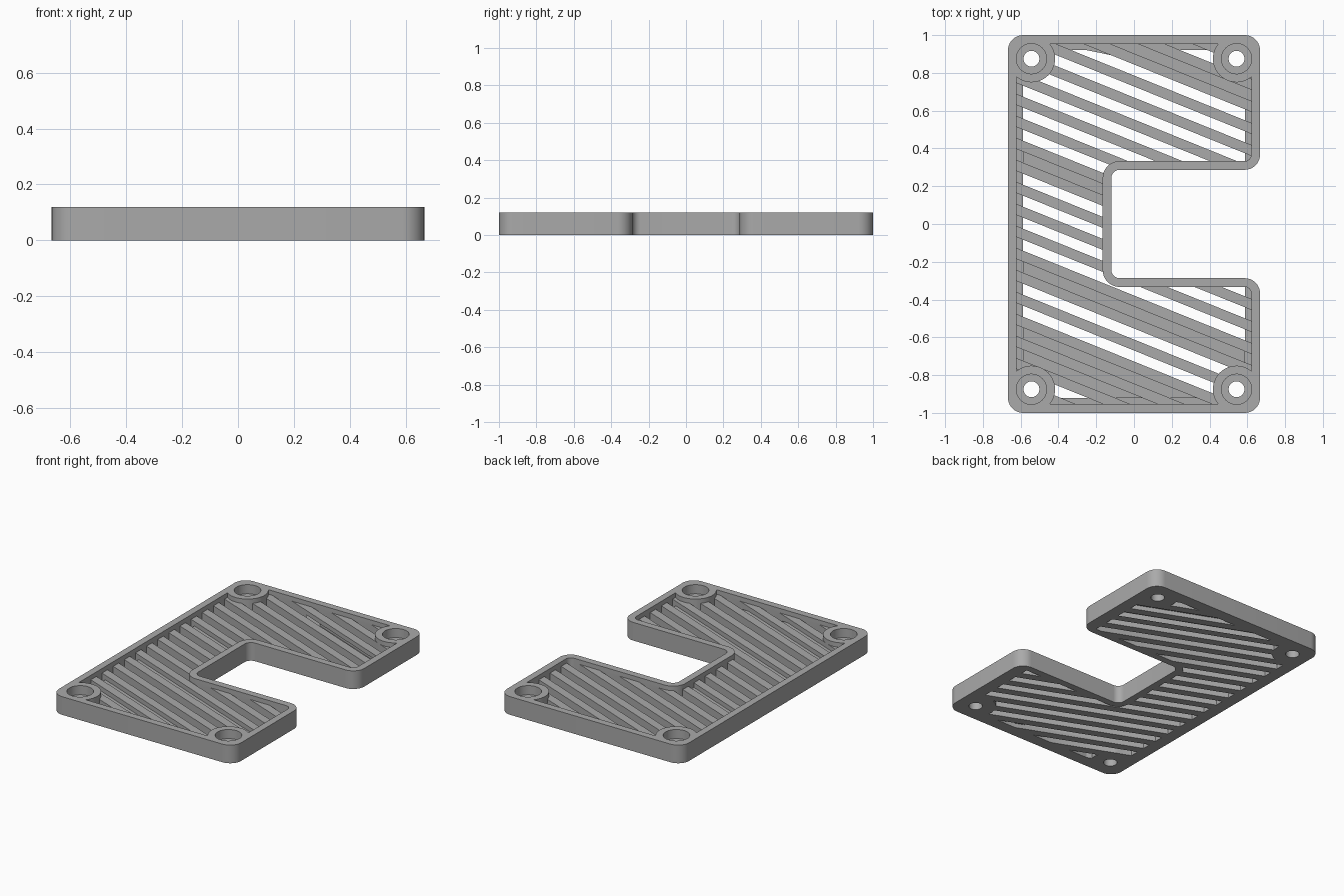
import bpy, bmesh
from math import sin, cos, pi, radians
from mathutils import Vector, Matrix

if "Cube" in bpy.data.objects:
    bpy.data.objects.remove(bpy.data.objects["Cube"])

HX, HY = 0.667, 1.0            # half size of the plate
NX, NY = -0.12, 0.287          # notch depth and half width
WALL, HEIGHT = 0.046, 0.12
FLOOR, SLAT_TOP = 0.03, 0.09
BOSSES = [(sx * 0.543, sy * 0.875) for sx in (-1, 1) for sy in (-1, 1)]
PITCH, SLOT_WIDTH, TILT, PHASE = 0.108, 0.054, radians(-22), 0.0

grey = bpy.data.materials.new("grey plastic")
grey.use_nodes = True
grey.diffuse_color = (0.4, 0.4, 0.4, 1)
grey.node_tree.nodes["Principled BSDF"].inputs["Base Color"].default_value = (0.4, 0.4, 0.4, 1)


def make_object(name, bm):
    bmesh.ops.recalc_face_normals(bm, faces=bm.faces)
    mesh = bpy.data.meshes.new(name)
    bm.to_mesh(mesh)
    bm.free()
    obj = bpy.data.objects.new(name, mesh)
    bpy.context.collection.objects.link(obj)
    mesh.materials.append(grey)
    return obj


def c_prism(name, margin, notch_margin, r_out, r_tip, r_in, z0, z1):
    """C-shaped block inset by a margin, with rounded right-angle corners."""
    x, y = HX - margin, HY - margin
    nx, ny = NX - notch_margin, NY + notch_margin
    half = [(nx, ny, r_in), (x, ny, r_tip), (x, y, r_out), (-x, y, r_out)]
    corners = half + [(a, -b, r) for a, b, r in reversed(half)]
    bm = bmesh.new()
    verts = []
    for i, (a, b, r) in enumerate(corners):
        p = Vector((a, b, z0))
        d1 = (Vector((*corners[i - 1][:2], z0)) - p).normalized()
        d2 = (Vector((*corners[(i + 1) % len(corners)][:2], z0)) - p).normalized()
        steps = 10 if r else 0
        for k in range(steps + 1):
            t = pi / 2 * k / max(steps, 1)
            verts.append(bm.verts.new(p + r * (d1 * (1 - sin(t)) + d2 * (1 - cos(t)))))
    face = bm.faces.new(verts)
    top = bmesh.ops.extrude_face_region(bm, geom=[face])["geom"]
    bmesh.ops.translate(bm, vec=(0, 0, z1 - z0),
                        verts=[g for g in top if isinstance(g, bmesh.types.BMVert)])
    return make_object(name, bm)


def cylinders(name, radius, z0, z1):
    bm = bmesh.new()
    for x, y in BOSSES:
        bmesh.ops.create_cone(bm, cap_ends=True, segments=48, radius1=radius, radius2=radius,
                              depth=z1 - z0, matrix=Matrix.Translation((x, y, (z0 + z1) / 2)))
    return make_object(name, bm)


def slot_bars(name, z0, z1):
    bm = bmesh.new()
    for i in range(-14, 15):
        m = (Matrix.Rotation(TILT, 4, "Z")
             @ Matrix.Translation((0, i * PITCH + PHASE, (z0 + z1) / 2))
             @ Matrix.Diagonal((4, SLOT_WIDTH, z1 - z0, 1)))
        bmesh.ops.create_cube(bm, size=1, matrix=m)
    return make_object(name, bm)


def boolean(target, cutter, operation="DIFFERENCE"):
    mod = target.modifiers.new(operation.title(), "BOOLEAN")
    mod.operation, mod.object, mod.solver = operation, cutter, "EXACT"
    bpy.context.view_layer.objects.active = target
    bpy.ops.object.modifier_apply(modifier=mod.name)
    bpy.data.objects.remove(cutter)


def pocket(name, margin, z0, z1):
    """Inner region of the plate, leaving the screw bosses standing."""
    obj = c_prism(name, margin, WALL, 0.035, 0.035 if margin == WALL else 0, 0.09, z0, z1)
    boolean(obj, cylinders("boss_keepout", 0.125, z0 - 0.1, z1 + 0.1))
    return obj


# Solid plate with the shallow recess above the slats
plate = c_prism("slatted_plate", 0, 0, 0.08, 0.08, 0.045, 0, HEIGHT)
boolean(plate, pocket("recess", WALL, SLAT_TOP, 0.2))

# Grooves between slats down to the ledge, then open slots through the floor
for name, margin, z0, z1 in (("grooves", WALL, FLOOR, 0.1), ("slots", 0.08, -0.05, 0.06)):
    cutter = pocket(name, margin, z0, z1)
    boolean(cutter, slot_bars("bars", z0 - 0.1, z1 + 0.1), "INTERSECT")
    boolean(plate, cutter)

# Counterbored screw holes
boolean(plate, cylinders("holes", 0.042, -0.1, 0.3))
boolean(plate, cylinders("counterbores", 0.08, 0.06, 0.3))

bpy.ops.object.select_all(action="DESELECT")
plate.select_set(True)
bpy.context.view_layer.objects.active = plate
bpy.ops.object.shade_smooth_by_angle(angle=radians(30))
